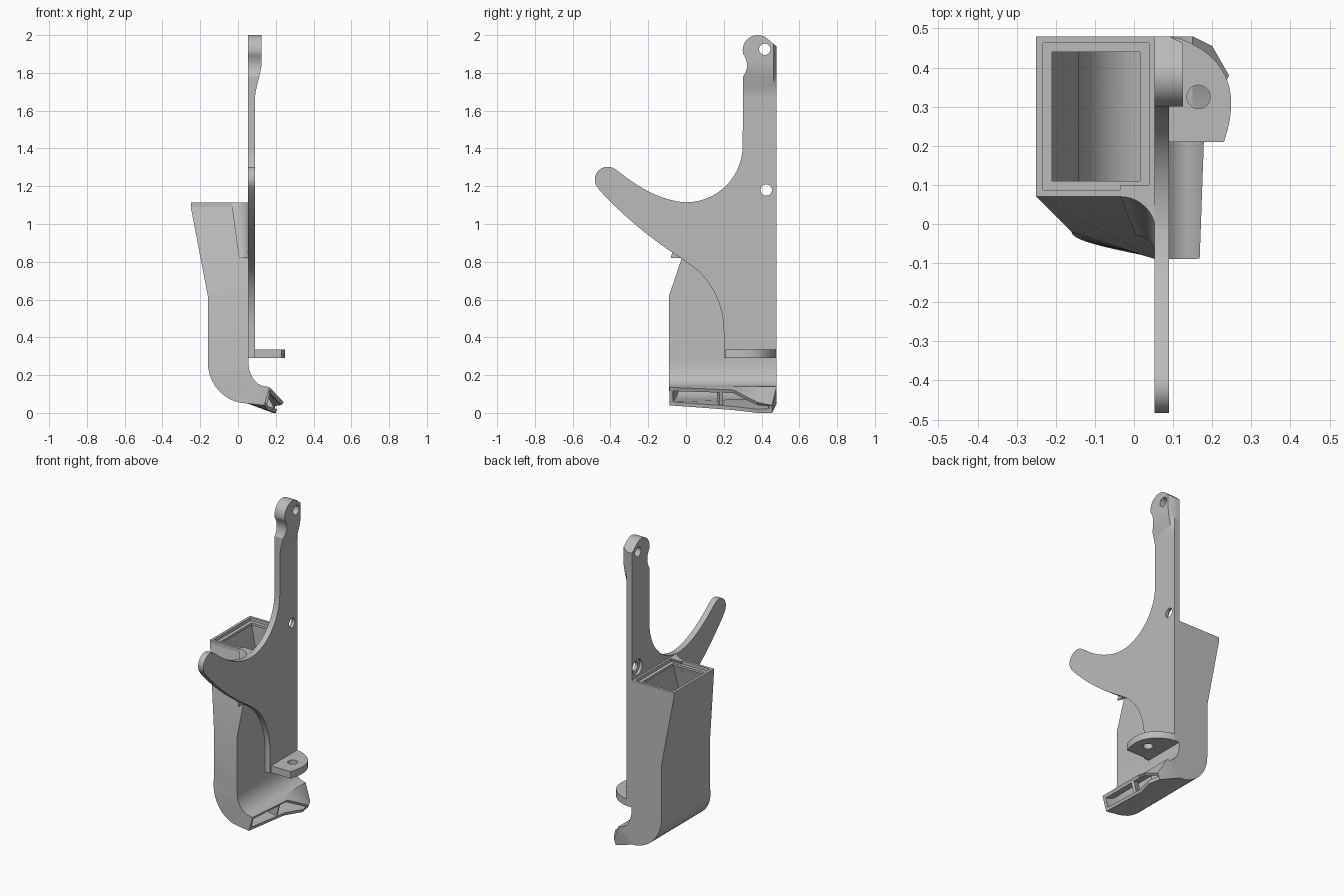
import bpy, bmesh
from math import sin, cos, pi, radians
from mathutils import Vector, Matrix

if "Cube" in bpy.data.objects:
    bpy.data.objects.remove(bpy.data.objects["Cube"])

grey = bpy.data.materials.new("plain grey")
grey.use_nodes = True
grey.diffuse_color = (0.5, 0.5, 0.5, 1)
grey.node_tree.nodes["Principled BSDF"].inputs["Base Color"].default_value = (0.5, 0.5, 0.5, 1)


def finish(name, bm):
    bmesh.ops.recalc_face_normals(bm, faces=bm.faces)
    mesh = bpy.data.meshes.new(name)
    bm.to_mesh(mesh)
    bm.free()
    ob = bpy.data.objects.new(name, mesh)
    bpy.context.collection.objects.link(ob)
    mesh.materials.append(grey)
    return ob


def activate(ob):
    bpy.ops.object.select_all(action='DESELECT')
    ob.select_set(True)
    bpy.context.view_layer.objects.active = ob


def smooth(ob, angle=30):
    activate(ob)
    bpy.ops.object.shade_smooth_by_angle(angle=radians(angle))


def loft(sections, caps=True):
    """Skin between closed rings of equal length; caps may be left open."""
    bm = bmesh.new()
    rings = [[bm.verts.new(p) for p in s] for s in sections]
    n = len(rings[0])
    for a, b in zip(rings, rings[1:]):
        for i in range(n):
            j = (i + 1) % n
            bm.faces.new((a[i], a[j], b[j], b[i]))
    ends = [bm.faces.new(rings[0]), bm.faces.new(rings[-1])]
    bmesh.ops.recalc_face_normals(bm, faces=bm.faces)
    if not caps:
        bmesh.ops.delete(bm, geom=ends, context='FACES_ONLY')
    return bm


def shell(name, sections, thickness):
    ob = finish(name, loft(sections, caps=False))
    mod = ob.modifiers.new("wall", 'SOLIDIFY')
    mod.thickness = thickness
    mod.offset = -1
    mod.use_even_offset = True
    activate(ob)
    bpy.ops.object.modifier_apply(modifier=mod.name)
    return ob


def drill(ob, centre, radius, depth, axis):
    """Cut a round hole along the given axis."""
    bm = bmesh.new()
    bmesh.ops.create_cone(bm, cap_ends=True, segments=32, radius1=radius, radius2=radius, depth=depth)
    bm.transform(Matrix.Translation(centre) @ Vector(axis).to_track_quat('Z', 'Y').to_matrix().to_4x4())
    cutter = finish("hole_cutter", bm)
    cutter.hide_render = True
    mod = ob.modifiers.new("hole", 'BOOLEAN')
    mod.operation = 'DIFFERENCE'
    mod.solver = 'EXACT'
    mod.object = cutter
    activate(ob)
    bpy.ops.object.modifier_apply(modifier=mod.name)
    bpy.data.objects.remove(cutter)


def arc(cx, cy, r, a0, a1, n=14):
    steps = [radians(a0 + (a1 - a0) * i / n) for i in range(n + 1)]
    return [(cx + r * cos(a), cy + r * sin(a)) for a in steps]


def bezier(a, b, c, d, n=12):
    a, b, c, d = map(Vector, (a, b, c, d))
    pts = [((1 - t) ** 3 * a + 3 * t * (1 - t) ** 2 * b + 3 * t * t * (1 - t) * c + t ** 3 * d)
           for t in (i / n for i in range(n + 1))]
    return [tuple(p) for p in pts]


# Mounting plate: side outline in y, z
X0, X1 = 0.052, 0.09
outline = [(0.2, 0.29), (0.48, 0.29), (0.48, 1.94)]
outline += arc(0.38, 1.92, 0.08, 42, 190)
outline += bezier((0.303, 1.90), (0.33, 1.86), (0.33, 1.82), (0.302, 1.78), 8)
outline += arc(0, 1.415, 0.3, 0, -90, 20)
outline += bezier((-0.02, 1.116), (-0.14, 1.13), (-0.25, 1.19), (-0.37, 1.288))
outline += arc(-0.415, 1.235, 0.068, 55, 225)
outline += bezier((-0.45, 1.17), (-0.32, 1.03), (-0.17, 0.91), (-0.02, 0.815))
outline += bezier((0, 0.8), (0.13, 0.72), (0.2, 0.58), (0.2, 0.43))
plate_bm = loft([[(x, y, z) for y, z in outline] for x in (X0, X1)])

# Thicken the top lug, easing out of the plate, with a bevelled back edge
cuts = [((0, 0, 1.66 + 0.02 * i), (0, 0, 1)) for i in range(12)] + [((0, 0.462, 0), (0, 1, 0))]
for co, no in cuts:
    bmesh.ops.bisect_plane(plate_bm, geom=plate_bm.verts[:] + plate_bm.edges[:] + plate_bm.faces[:],
                           plane_co=co, plane_no=no)
for v in plate_bm.verts:
    if v.co.x > 0.08 and v.co.y < 0.475:
        t = min(max((v.co.z - 1.66) / 0.2, 0), 1)
        v.co.x += 0.035 * t * t * (3 - 2 * t)
plate = finish("mounting_plate", plate_bm)
for y, z in ((0.417, 1.925), (0.425, 1.18), (-0.415, 1.235)):
    drill(plate, (0.08, y, z), 0.03, 0.4, (1, 0, 0))
drill(plate, (0.04, 0.425, 1.18), 0.05, 0.06, (1, 0, 0))
smooth(plate)

# Bottom flange with its screw hole
edge = [(0.06, 0.21), (0.23, 0.21)]
edge += bezier((0.235, 0.225), (0.27, 0.34), (0.24, 0.43), (0.115, 0.475)) + [(0.06, 0.48)]
flange = finish("screw_flange", loft([[(x, y, z) for x, y in edge] for z in (0.29, 0.335)]))
drill(flange, (0.165, 0.325, 0.31), 0.03, 0.3, (0, 0, 1))
smooth(flange)


# Air duct: each ring has an inner wall (plate side) and an outer wall
def ring(outer, inner, front_outer, front_inner):
    back = (0.25, 0.4, 0.48)
    pts = [(inner[0], y, inner[1]) for y in (front_inner,) + back]
    return pts + [(outer[0], y, outer[1]) for y in reversed((front_outer,) + back)]


def mouth(z):
    return ring((-0.25, z), (0.055, z), 0.07, 0.07)


rings = [mouth(1.09), ring((-0.16, 0.62), (0.055, 0.62), -0.02, -0.09)]
for i in range(11):
    a = pi / 2 * i / 10
    rings.append(ring((0.05 - 0.21 * cos(a), 0.27 - 0.22 * sin(a)),
                      (0.15 - 0.095 * cos(a), 0.27 - 0.13 * sin(a)),
                      -0.02 - 0.065 * i / 10, -0.09))
rings.append([(0.168, -0.088, 0.135), (0.18, 0.25, 0.122), (0.243, 0.38, 0.055), (0.2, 0.455, 0.04),
              (0.185, 0.455, 0.0), (0.2, 0.38, 0.0), (0.155, 0.25, 0.015), (0.14, -0.088, 0.04)])
smooth(shell("air_duct", rings, 0.02))

# Stepped mouth of the duct
shell("mouth_ledge", [mouth(1.08), mouth(1.095)], 0.04)
shell("mouth_rim", [mouth(1.09), mouth(1.115)], 0.017)

# Vane in the outlet
bm = bmesh.new()
bmesh.ops.create_cube(bm, size=1)
bm.transform(Matrix.Translation((0.135, 0.18, 0.078)) @ Matrix.Rotation(0.25, 4, 'Y')
             @ Matrix.Rotation(0.3, 4, 'Z') @ Matrix.Diagonal((0.05, 0.02, 0.085, 1)))
finish("outlet_vane", bm)


# Concave fillet between duct front and plate
def fillet(z, y, r):
    return [(0.06, y + 0.03, z), (0.055 - r, y + 0.03, z)] + \
           [(px, py, z) for px, py in arc(0.055 - r, y - r, r, 90, 0, 10)] + [(0.06, y - r, z)]


smooth(finish("duct_fillet", loft([fillet(1.115, 0.07, 0.09), fillet(0.82, -0.03, 0.05)])))
